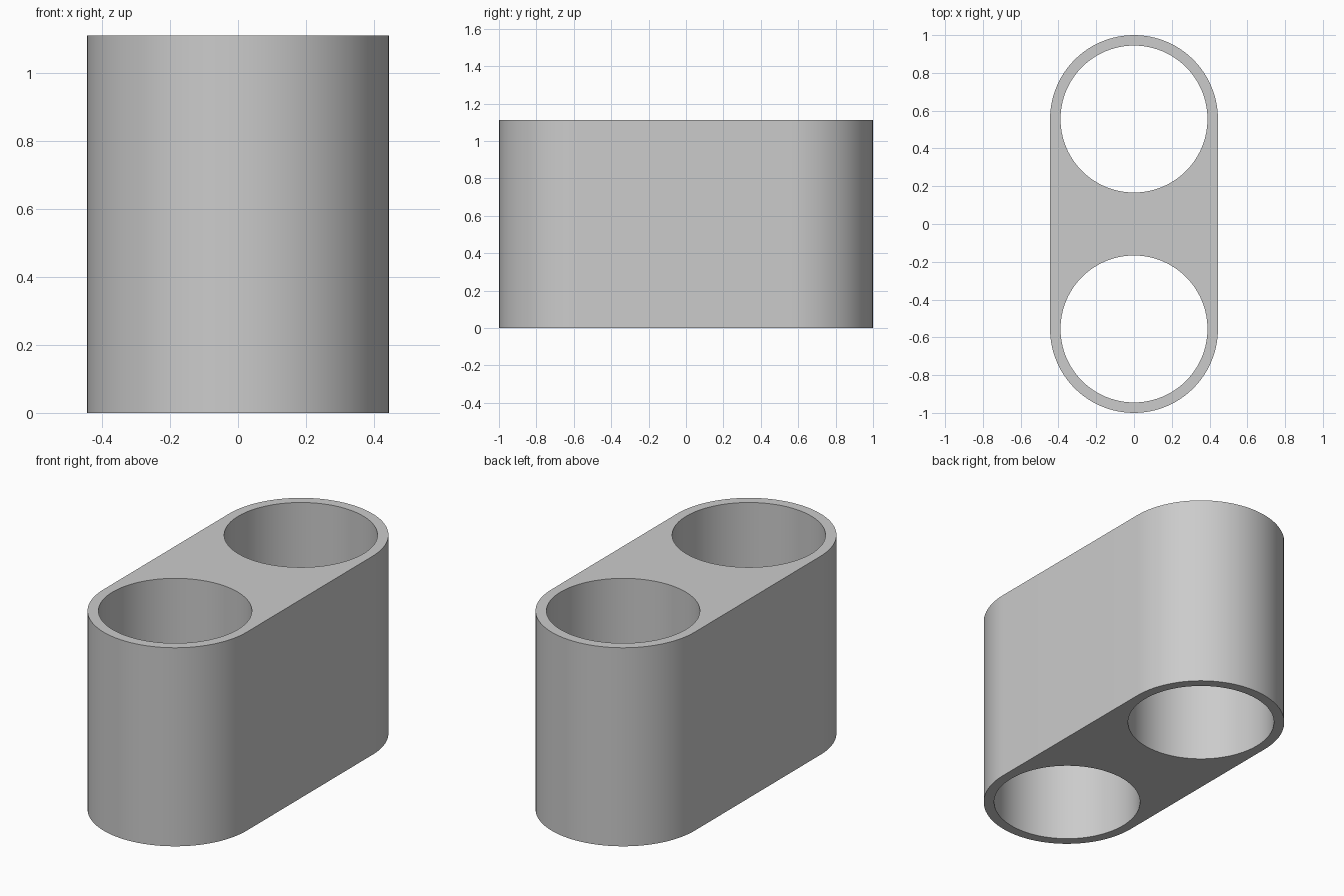
import bpy
import bmesh
from math import cos, sin, pi, radians
from mathutils import Vector

if "Cube" in bpy.data.objects:
    bpy.data.objects.remove(bpy.data.objects["Cube"], do_unlink=True)

HEIGHT = 1.111
CENTRE = 0.5556   # distance of each bore axis from the middle
OUTER = 0.4444    # radius of the rounded ends
BORE = 0.389      # radius of the through holes
SEGMENTS = 96

grey = bpy.data.materials.new("plain_grey")
grey.use_nodes = True
colour = (0.6, 0.6, 0.6, 1)
grey.diffuse_color = colour
grey.node_tree.nodes["Principled BSDF"].inputs["Base Color"].default_value = colour


def arc(y, radius, start, sweep, steps):
    """Points along an arc about (0, y)."""
    return [(radius * cos(start + sweep * i / steps),
             y + radius * sin(start + sweep * i / steps), 0)
            for i in range(steps + 1)]


def add_loop(bm, points):
    """Closed loop of edges through the points."""
    verts = [bm.verts.new(p) for p in points]
    return [bm.edges.new((v, verts[(i + 1) % len(verts)]))
            for i, v in enumerate(verts)]


bm = bmesh.new()

# Stadium outline
half = SEGMENTS // 2
edges = add_loop(bm, arc(CENTRE, OUTER, 0, pi, half)
                 + arc(-CENTRE, OUTER, pi, pi, half))

# Two round bores
for side in (-1, 1):
    edges += add_loop(bm, arc(side * CENTRE, BORE, 0, 2 * pi, SEGMENTS)[:-1])

# Fill between the loops and raise the profile to full height
bmesh.ops.triangle_fill(bm, use_beauty=True, edges=edges, normal=Vector((0, 0, 1)))
raised = bmesh.ops.extrude_face_region(bm, geom=bm.faces[:], use_keep_orig=True)
top = [g for g in raised["geom"] if isinstance(g, bmesh.types.BMVert)]
bmesh.ops.translate(bm, verts=top, vec=(0, 0, HEIGHT))
bmesh.ops.recalc_face_normals(bm, faces=bm.faces[:])

mesh = bpy.data.meshes.new("twin_bore_sleeve")
bm.to_mesh(mesh)
bm.free()
mesh.materials.append(grey)
sleeve = bpy.data.objects.new("twin_bore_sleeve", mesh)
bpy.context.collection.objects.link(sleeve)

# Smooth walls with crisp rims
bpy.ops.object.select_all(action="DESELECT")
sleeve.select_set(True)
bpy.context.view_layer.objects.active = sleeve
bpy.ops.object.shade_smooth_by_angle(angle=radians(30))
